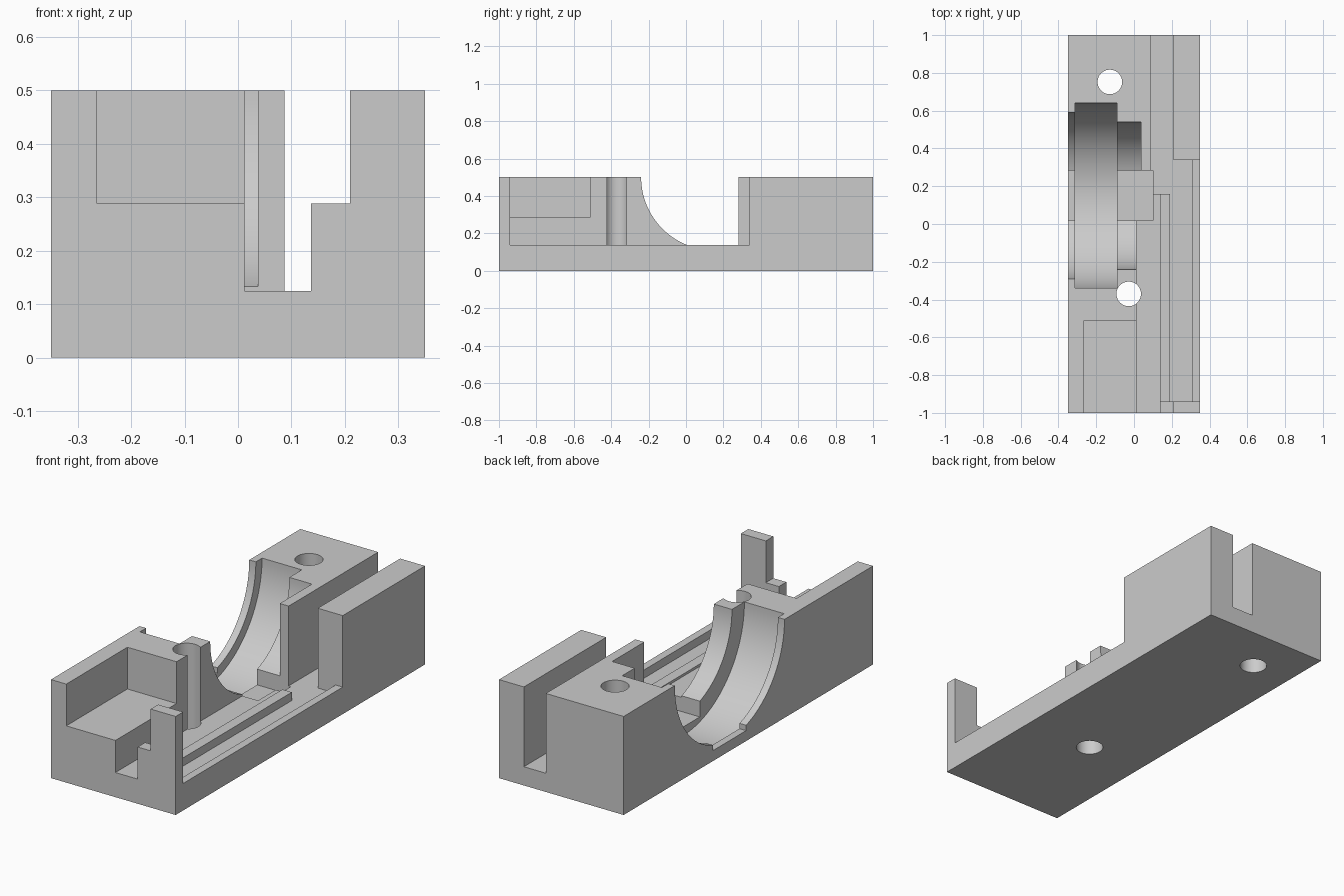
import bpy
import math

old = bpy.data.objects.get("Cube")
if old:
    bpy.data.objects.remove(old, do_unlink=True)

grey = bpy.data.materials.new("plain_grey")
grey.use_nodes = True
colour = (0.6, 0.6, 0.6, 1)
grey.diffuse_color = colour
grey.node_tree.nodes["Principled BSDF"].inputs["Base Color"].default_value = colour


def box(name, x, y, z):
    """Box between pairs of limits."""
    limits = (x, y, z)
    bpy.ops.mesh.primitive_cube_add(size=1, location=[sum(p) / 2 for p in limits])
    ob = bpy.context.object
    ob.name = name
    ob.scale = [p[1] - p[0] for p in limits]
    bpy.ops.object.transform_apply(location=True, rotation=True, scale=True)
    return ob


def cylinder(name, radius, depth, location, sides, rotation=(0, 0, 0)):
    bpy.ops.mesh.primitive_cylinder_add(vertices=sides, radius=radius, depth=depth,
                                        location=location, rotation=rotation)
    ob = bpy.context.object
    ob.name = name
    bpy.ops.object.transform_apply(location=True, rotation=True, scale=True)
    return ob


def bore(name, radius, x0, x1):
    """Horizontal cylinder along x, centred on the top of the block."""
    return cylinder(name, radius, x1 - x0, ((x0 + x1) / 2, 0.15, 0.5), 128,
                    (0, math.pi / 2, 0))


def drill(name, x, y):
    return cylinder(name, 0.065, 2, (x, y, 0.25), 48)


# Solid block that everything is milled from
body = box("housing_block", (-0.35, 0.35), (-1, 1), (0, 0.5))
body.data.materials.append(grey)

cutters = [
    # Side lane, rail, lip and rear slot
    box("side_opening", (0.1, 0.4), (-0.94, 0.34), (0.137, 1)),
    box("inner_lane", (0.012, 0.137), (-1.1, 0.282), (0.125, 1)),
    box("rear_slot", (0.087, 0.21), (0.16, 1.1), (0.095, 1)),
    box("rail_groove", (0.19, 0.31), (-0.94, 0.34), (0.095, 0.3)),
    # Front post step and front pocket
    box("post_step", (0.1, 0.21), (-1.1, -0.9), (0.288, 1)),
    box("front_pocket", (-0.264, 0.05), (-1.1, -0.51), (0.288, 1)),
    # Stepped half-round cradle with a flat relief at its bottom
    bore("cradle_inner", 0.39, -0.5, 0.037),
    bore("cradle_outer", 0.44, -0.45, -0.2),
    bore("cradle_groove", 0.49, -0.313, -0.09),
    box("cradle_relief", (-0.6, 0.1), (0.018, 0.282), (0.053, 0.9)),
    # Screw holes
    drill("rear_hole", -0.128, 0.752),
    drill("front_hole", -0.028, -0.37),
]

for cutter in cutters:
    cutter.hide_render = True
    bpy.ops.object.select_all(action="DESELECT")
    body.select_set(True)
    bpy.context.view_layer.objects.active = body
    mod = body.modifiers.new(cutter.name, "BOOLEAN")
    mod.operation = "DIFFERENCE"
    mod.solver = "EXACT"
    mod.object = cutter
    bpy.ops.object.modifier_apply(modifier=mod.name)
    bpy.data.objects.remove(cutter, do_unlink=True)

bpy.ops.object.shade_smooth_by_angle(angle=math.radians(25))
